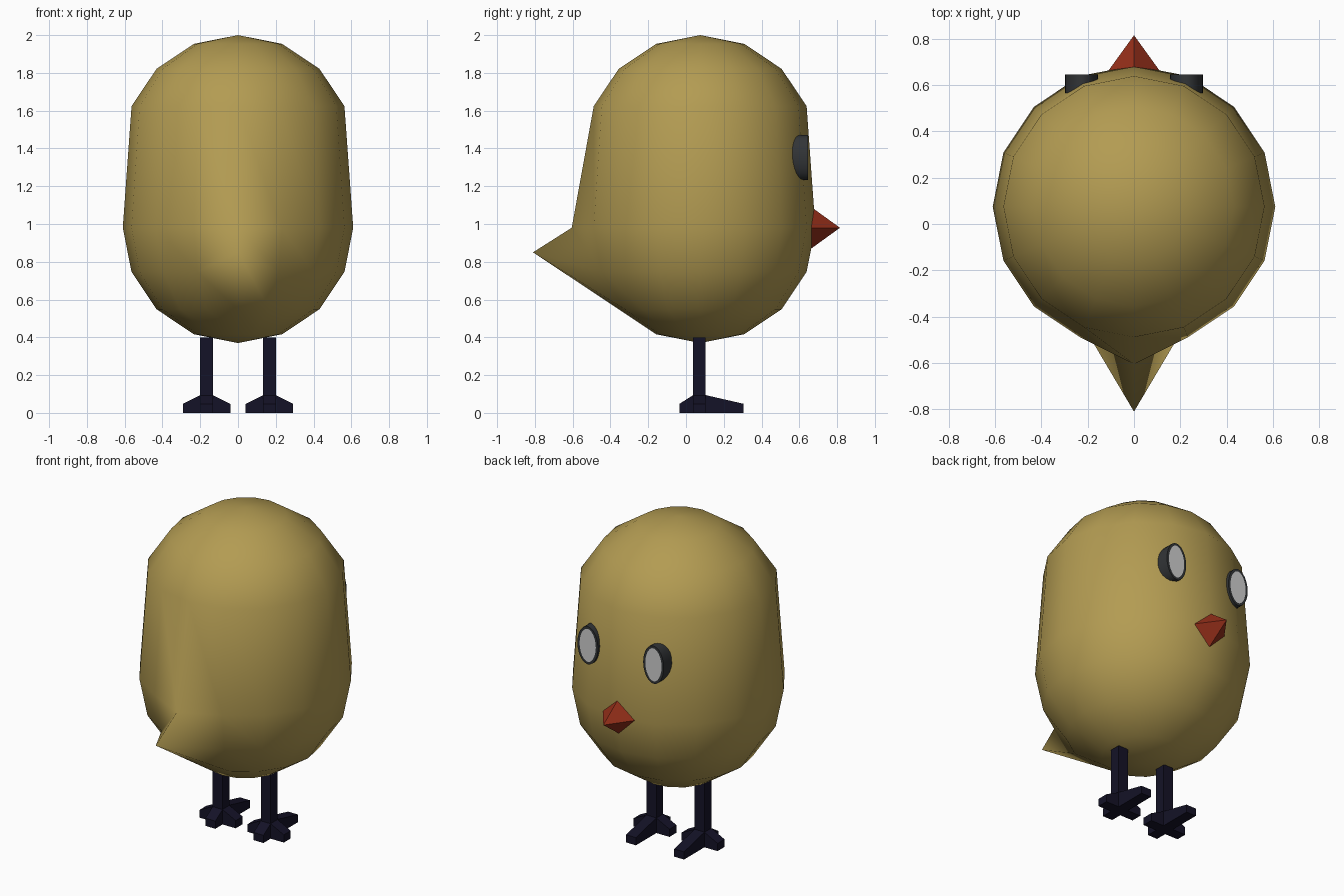
import bpy, bmesh
from math import radians
from mathutils import Matrix, Vector

if "Cube" in bpy.data.objects:
    bpy.data.objects.remove(bpy.data.objects["Cube"])


def material(name, rgb):
    m = bpy.data.materials.new(name)
    m.use_nodes = True
    m.diffuse_color = (*rgb, 1)
    bsdf = m.node_tree.nodes["Principled BSDF"]
    bsdf.inputs["Base Color"].default_value = (*rgb, 1)
    bsdf.inputs["Roughness"].default_value = 0.8
    return m


YELLOW = material("mustard_yellow", (0.45, 0.33, 0.085))
RED = material("beak_red", (0.30, 0.028, 0.01))
CHARCOAL = material("eye_charcoal", (0.032, 0.035, 0.038))
WHITE = material("eye_white", (0.62, 0.62, 0.62))
NAVY = material("leg_navy", (0.007, 0.006, 0.02))


def finish(name, bm, *mats, smooth=False):
    bmesh.ops.recalc_face_normals(bm, faces=bm.faces)
    mesh = bpy.data.meshes.new(name)
    bm.to_mesh(mesh)
    bm.free()
    for m in mats:
        mesh.materials.append(m)
    for p in mesh.polygons:
        p.use_smooth = smooth
    ob = bpy.data.objects.new(name, mesh)
    bpy.context.collection.objects.link(ob)
    return ob


AXIS_Y = 0.075          # centre line of body and legs
RADIUS, EQUATOR = 0.61, 0.98


# Body: sphere stretched above its equator, one back vertex pulled into a tail
def build_body():
    bm = bmesh.new()
    bmesh.ops.create_uvsphere(bm, u_segments=16, v_segments=8, radius=RADIUS)
    for v in bm.verts:
        if v.co.z > 0.01:
            v.co.z += 0.41
        v.co += Vector((0, AXIS_Y, EQUATOR))

    def nearest(x, y, z):
        return min(bm.verts, key=lambda v: (v.co - Vector((x, y, z))).length)

    rump = nearest(0, -0.535, 0.98)
    tail = nearest(0, -0.49, 0.74)
    sides = [nearest(s * 0.216, -0.445, 0.74) for s in (-1, 1)]
    rump.co.y = -0.605
    tail.co = (0, -0.81, 0.85)
    for side in sides:
        bmesh.ops.connect_verts(bm, verts=[rump, side])
    finish("body", bm, YELLOW, smooth=True)


# Beak: four-sided cone pointing forward
def build_beak():
    bm = bmesh.new()
    bmesh.ops.create_cone(bm, cap_ends=True, segments=4, radius1=0.13, radius2=0,
                          depth=0.18)
    bmesh.ops.transform(bm, verts=bm.verts,
                        matrix=Matrix.Translation((0, 0.725, EQUATOR))
                        @ Matrix.Rotation(radians(-90), 4, "X"))
    finish("beak", bm, RED)


# Eyes: oval discs with an inset white face
def build_eye(name, side):
    bm = bmesh.new()
    bmesh.ops.create_cone(bm, cap_ends=True, segments=24, radius1=1, radius2=1, depth=1)
    place = (Matrix.Translation((side * 0.227, 0.605, 1.352))
             @ Matrix.Diagonal((0.071, 0.08, 0.118, 1))
             @ Matrix.Rotation(radians(-90), 4, "X"))
    bmesh.ops.transform(bm, verts=bm.verts, matrix=place)
    front = max(bm.faces, key=lambda f: f.calc_center_median().y)
    bmesh.ops.inset_region(bm, faces=[front], thickness=0.015)
    front.material_index = 1
    ob = finish(name, bm, CHARCOAL, WHITE)
    for p in ob.data.polygons:
        p.use_smooth = abs(p.normal.y) < 0.5
    for e in ob.data.edges:
        e.use_edge_sharp = all(ob.data.vertices[i].co.y > 0.64 for i in e.vertices)


# Legs: square post standing on four tapering toes
def build_leg(name, side):
    bm = bmesh.new()
    half = 0.034
    post = bmesh.ops.create_cube(bm, size=1)["verts"]
    for v in post:
        v.co = Vector((v.co.x * 2 * half, v.co.y * 2 * half, 0.2 + v.co.z * 0.4))
    for angle, length in ((0, 0.235), (90, 0.125), (180, 0.105), (270, 0.125)):
        toe = bmesh.ops.create_cube(bm, size=1)["verts"]
        for v in toe:
            tip = v.co.y > 0
            height = 0.048 if tip else 0.095
            v.co = Vector((v.co.x * 2 * half, length if tip else half * 0.9,
                           height if v.co.z > 0 else 0))
        bmesh.ops.rotate(bm, verts=toe, cent=(0, 0, 0),
                         matrix=Matrix.Rotation(radians(angle), 3, "Z"))
    bmesh.ops.translate(bm, verts=bm.verts, vec=(side * 0.166, 0.07, 0))
    finish(name, bm, NAVY)


build_body()
build_beak()
for label, side in (("left", 1), ("right", -1)):
    build_eye(label + "_eye", side)
    build_leg(label + "_leg", side)
